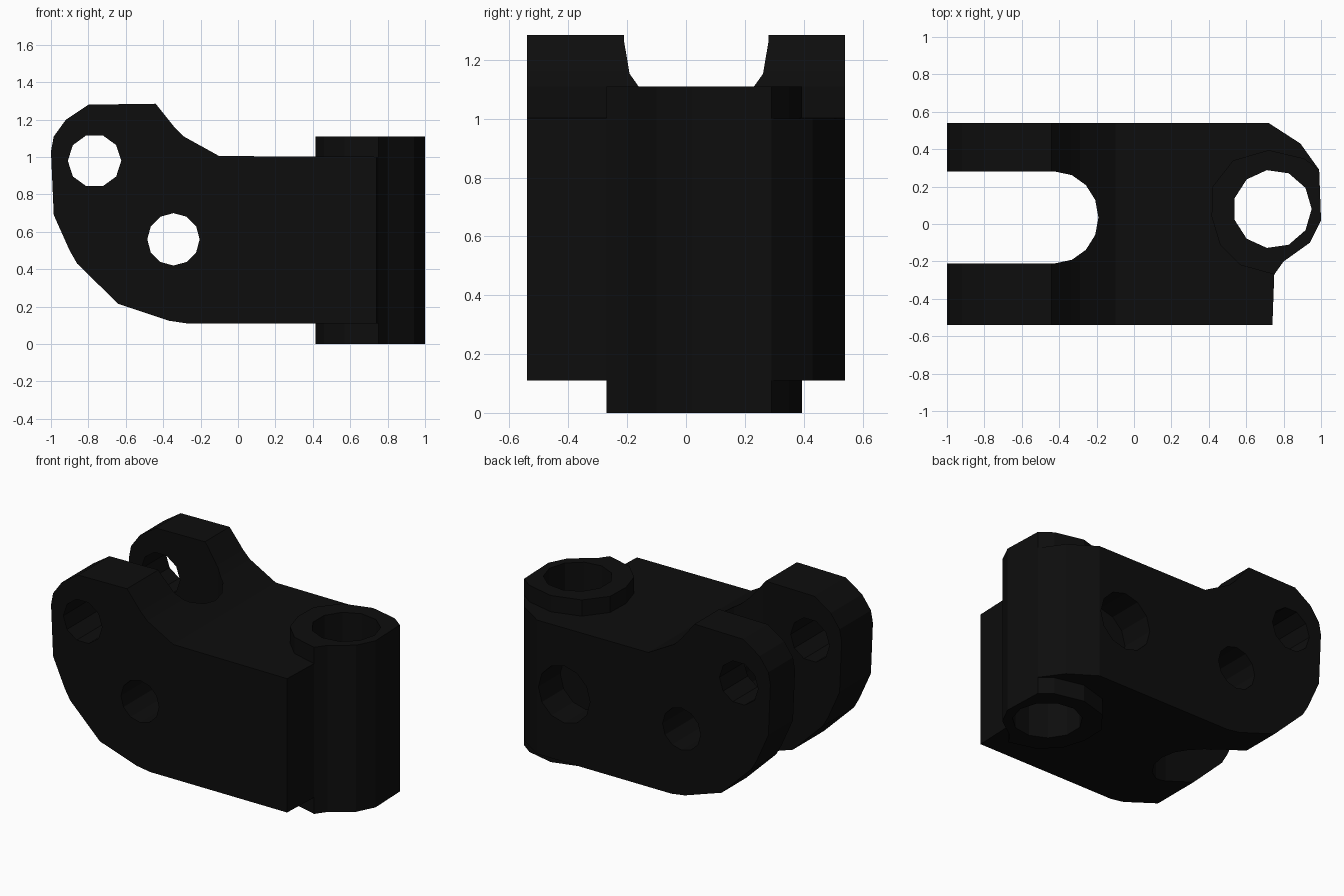
import bpy, math

old = bpy.data.objects.get("Cube")
if old:
    bpy.data.objects.remove(old)

black = bpy.data.materials.new("matte_black")
black.use_nodes = True
black.diffuse_color = (0.004, 0.004, 0.004, 1)
black.node_tree.nodes["Principled BSDF"].inputs["Base Color"].default_value = (0.004, 0.004, 0.004, 1)


def prism(name, points, low, high, axis="z"):
    """Extrude a closed outline along z, or an x-z outline along y."""
    n = len(points)
    verts = []
    for depth in (low, high):
        for u, v in points:
            verts.append((u, v, depth) if axis == "z" else (u, depth, v))
    faces = [list(range(n)), list(range(n, 2 * n))]
    faces += [[i, (i + 1) % n, n + (i + 1) % n, n + i] for i in range(n)]
    mesh = bpy.data.meshes.new(name)
    mesh.from_pydata(verts, [], faces)
    mesh.materials.append(black)
    obj = bpy.data.objects.new(name, mesh)
    bpy.context.collection.objects.link(obj)
    # consistent outward normals for the booleans
    import bmesh
    bm = bmesh.new()
    bm.from_mesh(mesh)
    bmesh.ops.recalc_face_normals(bm, faces=bm.faces)
    bm.to_mesh(mesh)
    bm.free()
    return obj


def circle(cx, cy, r, sides):
    return [(cx + r * math.cos(math.tau * i / sides),
             cy + r * math.sin(math.tau * i / sides)) for i in range(sides)]


def combine(target, tool, operation):
    """Apply one boolean and discard the tool."""
    mod = target.modifiers.new(operation.lower(), "BOOLEAN")
    mod.operation, mod.object, mod.solver = operation, tool, "EXACT"
    bpy.context.view_layer.objects.active = target
    bpy.ops.object.modifier_apply(modifier=mod.name)
    bpy.data.objects.remove(tool)


# Body: side profile intersected with the plan outline
side = [(-1, 1.03), (-.985, 1.11), (-.92, 1.2), (-.8, 1.28), (-.44, 1.285),
        (-.34, 1.16), (-.29, 1.11), (-.1, 1.005), (1.1, 1.0), (1.1, .11),
        (-.27, .11), (-.37, .125), (-.64, .215), (-.86, .43), (-.9, .5),
        (-.985, .69)]
shared_wall = [(.99, .29), (1, .02), (.94, -.1), (.8, -.2), (.75, -.27)]
plan = [(-1.1, .54), (.72, .54), (.89, .43)] + shared_wall[::1] + [(.74, -.54), (-1.1, -.54)]
body = prism("hinge_body", side, -.7, .7, "y")
combine(body, prism("plan", plan, -.1, 1.5), "INTERSECT")

# Upright pivot barrel, taller than the body at both ends
barrel = [(.42, .2), (.53, .34), (.72, .395), (.91, .35)] + shared_wall + [(.57, -.22), (.46, -.11), (.415, .04)]
combine(body, prism("barrel", barrel, 0, 1.11), "UNION")

# Round-ended slot between the two lugs
slot = [(-1.2, -.21)]
for i in range(9):
    a = math.radians(-90 + i * 22.5)
    slot.append((-.42 + .23 * math.cos(a), .035 + .245 * math.sin(a)))
slot.append((-1.2, .28))
combine(body, prism("slot", slot, -.2, 1.6), "DIFFERENCE")

# Vertical bore, two cross holes and a blind hole in the back
combine(body, prism("bore", circle(.74, .08, .21, 11), -.2, 1.6), "DIFFERENCE")
combine(body, prism("upper_hole", circle(-.767, .98, .143, 10), -1, 1, "y"), "DIFFERENCE")
combine(body, prism("lower_hole", circle(-.345, .56, .14, 12), -1, 1, "y"), "DIFFERENCE")
combine(body, prism("back_hole", circle(.52, .56, .19, 12), .31, 1, "y"), "DIFFERENCE")
